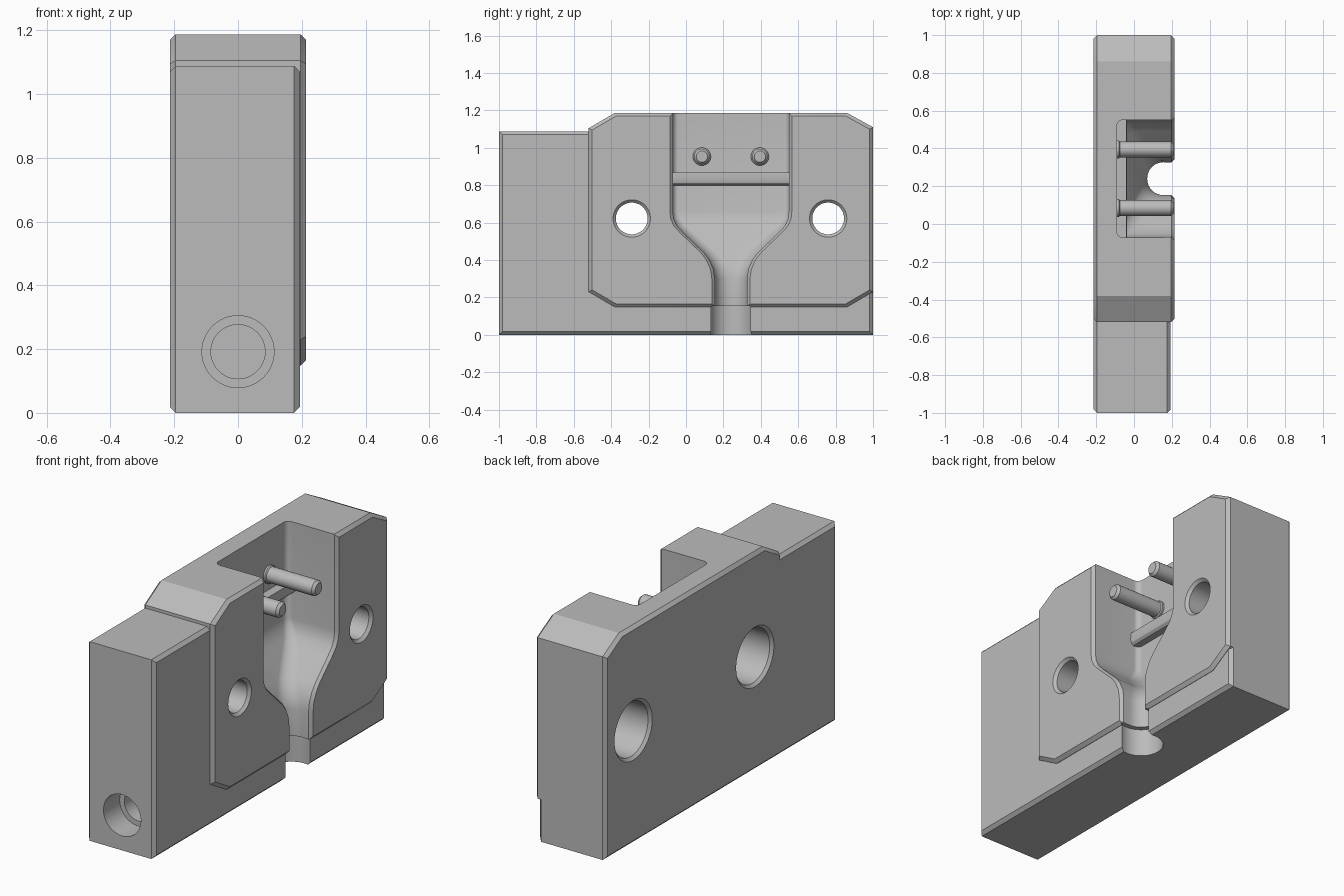
import bpy, bmesh, math
from mathutils import Vector

if "Cube" in bpy.data.objects:
    bpy.data.objects.remove(bpy.data.objects["Cube"], do_unlink=True)

grey = bpy.data.materials.new("plain grey")
grey.use_nodes = True
grey.diffuse_color = (0.5, 0.5, 0.5, 1)
grey.node_tree.nodes["Principled BSDF"].inputs["Base Color"].default_value = (0.5, 0.5, 0.5, 1)

BACK, STEP, FACE = -0.214, 0.194, 0.214   # main planes across x
MID = 0.24                                # centre line of the pocket


def loft(name, rings, rims=(), bevel=0.02):
    """Closed solid through matching rings; rim edges lying in the given x planes get chamfered."""
    bm = bmesh.new()
    rows = [[bm.verts.new(p) for p in ring] for ring in rings]
    n = len(rows[0])
    for a, b in zip(rows, rows[1:]):
        for i in range(n):
            j = (i + 1) % n
            bm.faces.new((a[i], a[j], b[j], b[i]))
    bm.faces.new(rows[0])
    bm.faces.new(rows[-1])
    bmesh.ops.recalc_face_normals(bm, faces=bm.faces)
    edges = [e for e in bm.edges
             if any(all(abs(v.co.x - x) < 1e-4 for v in e.verts) for x in rims)]
    if edges:
        bmesh.ops.bevel(bm, geom=edges, offset=bevel, segments=1, affect='EDGES')
    mesh = bpy.data.meshes.new(name)
    bm.to_mesh(mesh)
    bm.free()
    mesh.materials.append(grey)
    obj = bpy.data.objects.new(name, mesh)
    bpy.context.collection.objects.link(obj)
    return obj


def slab(name, outline, x0, x1, **kw):
    return loft(name, [[(x, y, z) for y, z in outline] for x in (x0, x1)], **kw)


def lathe(name, profile, axis, centre, sides=48):
    """Solid of revolution along an axis from (distance, radius) pairs."""
    a = "xyz".index(axis)
    rings = []
    for d, r in profile:
        ring = []
        for i in range(sides):
            t = math.tau * i / sides
            p = Vector(centre)
            p[a] += d
            p[(a + 1) % 3] += r * math.cos(t)
            p[(a + 2) % 3] += r * math.sin(t)
            ring.append(p)
        rings.append(ring)
    return loft(name, rings)


def combine(target, tool, operation):
    tool.hide_render = True
    mod = target.modifiers.new("cut", 'BOOLEAN')
    mod.operation, mod.object, mod.solver = operation, tool, 'EXACT'
    bpy.context.view_layer.objects.active = target
    bpy.ops.object.modifier_apply(modifier=mod.name)
    bpy.data.objects.remove(tool, do_unlink=True)


# Main block with the stepped, clipped top
body = slab("mould_body", [(-1, 0), (1, 0), (1, 1.11), (0.86, 1.187), (-0.38, 1.187),
                           (-0.52, 1.105), (-0.52, 1.088), (-1, 1.088)],
            BACK, STEP, rims=(BACK, STEP), bevel=0.018)

# Raised clipped-corner face
plate = slab("raised_face", [(-0.52, 0.23), (-0.38, 0.148), (0.86, 0.148), (1, 0.23),
                             (1, 1.11), (0.86, 1.187), (-0.38, 1.187), (-0.52, 1.105)],
             0.1, FACE, rims=(FACE,), bevel=0.018)
combine(body, plate, 'UNION')


# Funnel pocket: half width, floor depth and corner radius change with height
def pocket_ring(z, w, floor, r):
    half = [(0.4, w + 0.016), (FACE, w + 0.016), (FACE - 0.016, w)]
    for i in range(9):
        t = math.pi / 2 * i / 8
        half.append((floor + r - r * math.sin(t), w - r + r * math.cos(t) + 0.001))
    return ([(x, MID + y, z) for x, y in half]
            + [(x, MID - y, z) for x, y in reversed(half)])


levels = [(1.3, 0.31, -0.09, 0.03), (0.66, 0.31, -0.09, 0.03), (0.62, 0.306, -0.08, 0.04),
          (0.58, 0.287, -0.06, 0.05), (0.54, 0.25, -0.035, 0.06), (0.44, 0.145, 0.02, 0.07),
          (0.40, 0.115, 0.042, 0.075), (0.35, 0.093, 0.062, 0.08), (0.30, 0.086, 0.07, 0.085),
          (0.1, 0.086, 0.07, 0.085)]
combine(body, loft("pocket_cutter", [pocket_ring(*l) for l in levels]), 'DIFFERENCE')

# Wider outlet at the bottom
combine(body, lathe("outlet_cutter", [(-0.1, 0.113), (0.153, 0.113)], 'z', (0.155, MID, 0)),
        'DIFFERENCE')

# Bolt holes, counterbored from the back and chamfered at both mouths
for y in (-0.29, 0.76):
    hole = [(-0.3, 0.163), (BACK, 0.163), (BACK + 0.015, 0.148), (0.06, 0.148),
            (0.06, 0.085), (FACE - 0.015, 0.085), (FACE, 0.1), (0.3, 0.1)]
    combine(body, lathe("bolt_hole_cutter", hole, 'x', (0, y, 0.622)), 'DIFFERENCE')

# Stepped blind hole in the end
combine(body, lathe("end_hole_cutter", [(-1.1, 0.113), (-0.86, 0.113), (-0.86, 0.085),
                                        (-0.4, 0.085)], 'y', (0, 0, 0.192)), 'DIFFERENCE')

# Lip across the pocket
lip_profile = [(-0.12, 0.868), (-0.04, 0.868), (-0.037, 0.83), (-0.042, 0.812),
               (-0.055, 0.8), (-0.12, 0.795)]
lip = loft("pocket_lip", [[(x, MID + s * 0.315, z) for x, z in lip_profile] for s in (-1, 1)])

# Locating pins with collars
parts = [body, lip]
for name, y in (("front_pin", 0.085), ("rear_pin", 0.395)):
    parts.append(lathe(name, [(-0.11, 0.048), (-0.08, 0.048), (-0.075, 0.042), (0.197, 0.042),
                              (FACE - 0.003, 0.03)], 'x', (0, y, 0.953), 32))

# Smooth the round walls, keep the edges crisp
bpy.ops.object.select_all(action='DESELECT')
for obj in parts:
    obj.select_set(True)
bpy.context.view_layer.objects.active = body
bpy.ops.object.shade_smooth_by_angle(angle=math.radians(25))
